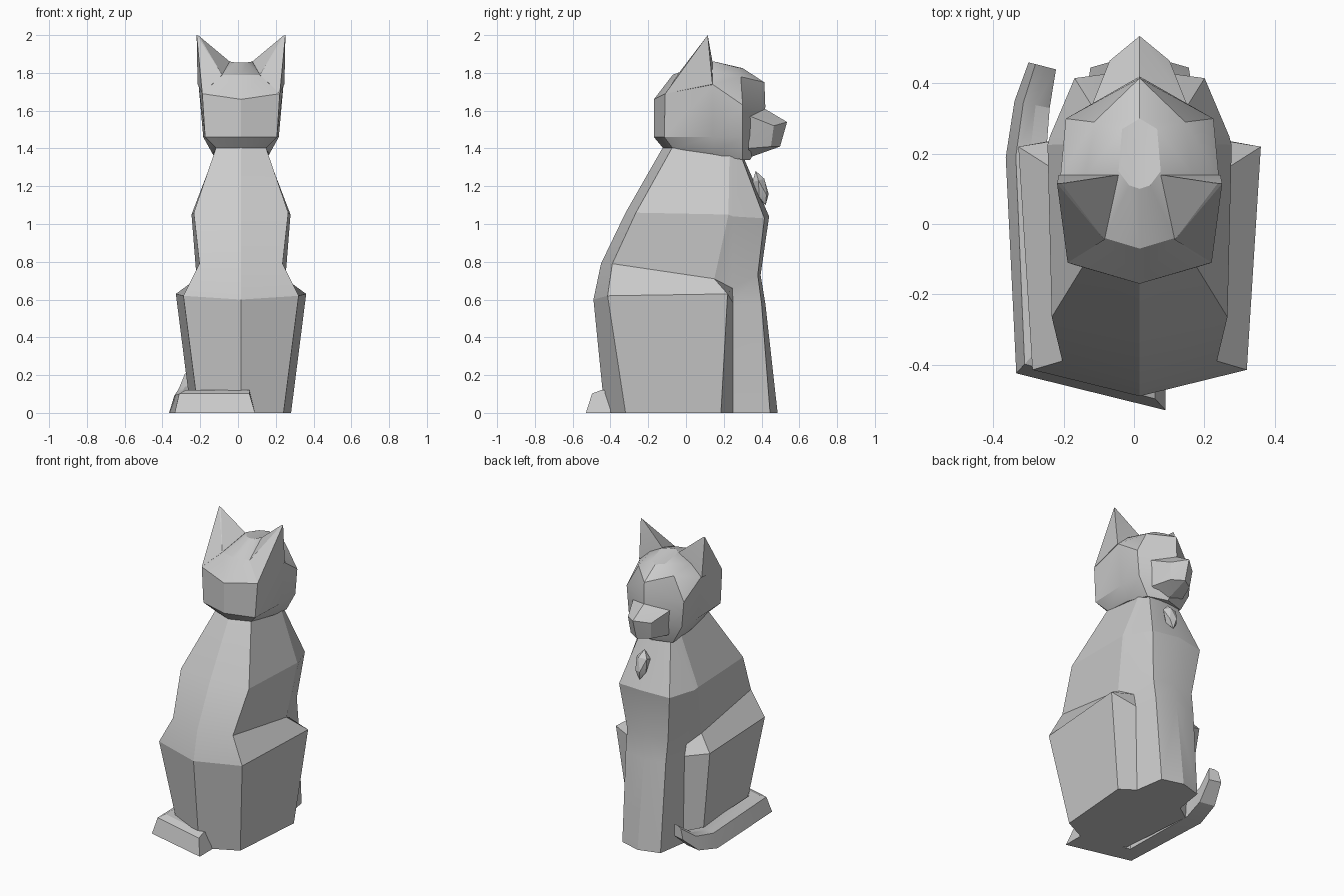
import bpy
import bmesh
from mathutils import Matrix, Vector

AXIS = 0.016  # centre plane of the animal, nudged by the tail on one side

default = bpy.data.objects.get("Cube")
if default:
    bpy.data.objects.remove(default, do_unlink=True)

grey = bpy.data.materials.new("plain_grey")
grey.use_nodes = True
grey.diffuse_color = (0.6, 0.6, 0.6, 1)
grey.node_tree.nodes["Principled BSDF"].inputs["Base Color"].default_value = grey.diffuse_color


def finish(name, bm, mirrored=True, angle=0.35):
    """Turn a bmesh into a shaded object, mirrored over the centre plane if asked."""
    bmesh.ops.recalc_face_normals(bm, faces=bm.faces)
    mesh = bpy.data.meshes.new(name)
    bm.to_mesh(mesh)
    bm.free()
    mesh.materials.append(grey)
    obj = bpy.data.objects.new(name, mesh)
    bpy.context.collection.objects.link(obj)
    bpy.ops.object.select_all(action="DESELECT")
    obj.select_set(True)
    bpy.context.view_layer.objects.active = obj
    if mirrored:
        obj.location.x = AXIS
        mod = obj.modifiers.new("mirror", "MIRROR")
        mod.use_clip = True
        bpy.ops.object.modifier_apply(modifier=mod.name)
        # the mirror keeps a consistent winding, but make sure it points outward
        whole = bmesh.new()
        whole.from_mesh(obj.data)
        bmesh.ops.recalc_face_normals(whole, faces=whole.faces)
        whole.to_mesh(obj.data)
        whole.free()
    bpy.ops.object.shade_smooth_by_angle(angle=angle)
    return obj


def loft(rings, closed=False):
    """Skin a stack of point rings and cap both ends."""
    bm = bmesh.new()
    rows = [[bm.verts.new(p) for p in ring] for ring in rings]
    count = len(rows[0])
    for low, high in zip(rows, rows[1:]):
        for i in range(count if closed else count - 1):
            j = (i + 1) % count
            bm.faces.new((low[i], low[j], high[j], high[i]))
    bm.faces.new(rows[0])
    bm.faces.new(rows[-1])
    return bm


def hull(points):
    """Wrap a few corner points in a convex skin."""
    bm = bmesh.new()
    for p in points:
        bm.verts.new(p)
    result = bmesh.ops.convex_hull(bm, input=bm.verts)
    bmesh.ops.delete(bm, geom=result["geom_interior"], context="VERTS")
    return bm


# Body: half rings running from spine, over back corner, flank, crease and chest edge, to breastbone
finish("body", loft([
    [(0, -.43, 0), (.225, -.32, 0), (.265, .185, 0), (.17, .25, 0), (.14, .445, 0), (0, .485, 0)],
    [(0, -.49, .6), (.305, -.415, .62), (.345, .22, .63), (.18, .25, .58), (.147, .4, .58), (0, .42, .58)],
    [(0, -.45, .79), (.22, -.39, .79), (.235, .15, .71), (.19, .245, .66), (.15, .38, .73), (0, .395, .73)],
    [(0, -.32, 1.06), (.25, -.265, 1.06), (.262, .225, 1.05), (.255, .25, 1.04), (.185, .415, 1.03), (0, .44, 1.04)],
    [(0, -.12, 1.41), (.13, -.07, 1.41), (.14, .23, 1.37), (.135, .25, 1.36), (.11, .295, 1.35), (0, .31, 1.34)],
]))

# Head: half rings from nape, over back corner, side and cheek, to the face
finish("head", loft([
    [(0, -.12, 1.4), (.13, -.07, 1.4), (.15, .14, 1.37), (.13, .3, 1.34), (0, .34, 1.34)],
    [(0, -.17, 1.46), (.19, -.115, 1.46), (.2, .14, 1.46), (.195, .3, 1.46), (0, .4, 1.44)],
    [(0, -.17, 1.66), (.205, -.11, 1.69), (.225, .14, 1.74), (.21, .3, 1.63), (0, .42, 1.62)],
    [(0, -.07, 1.79), (.1, -.04, 1.79), (.15, .14, 1.81), (.13, .29, 1.78), (0, .415, 1.75)],
    [(0, .1, 1.855), (.03, .11, 1.855), (.06, .15, 1.86), (.05, .27, 1.83), (0, .3, 1.825)],
]), angle=0.5)

# Ears: flat in front, sloping into the back of the head
finish("ears", hull([
    (.235, .115, 2), (.222, .115, 1.995), (.23, .14, 1.74), (.06, .14, 1.86),
    (.205, -.11, 1.69), (.1, -.045, 1.79), (.15, .1, 1.7),
]))

# Muzzle: tapered wedge with a pointed nose and a sloping chin
muzzle = [(.135, .34, 1.57), (.12, .33, 1.4), (0, .4, 1.62), (0, .33, 1.35),
          (.085, .465, 1.52), (.075, .45, 1.41), (0, .535, 1.54), (0, .498, 1.41)]
finish("muzzle", hull(muzzle + [(-x, y, z) for x, y, z in muzzle if x]), False).location.x = AXIS

# Tail: wraps from the back around one side and lifts at the tip
path = [  # outer x, y, inner x, y, underside height, thickness
    (.06, -.53, .06, -.4, 0, .12),
    (-.335, -.425, -.24, -.32, 0, .12),
    (-.365, .19, -.25, .2, 0, .11),
    (-.34, .35, -.24, .33, .04, .1),
    (-.3, .46, -.222, .44, .14, .08),
]
rings = []
for ox, oy, ix, iy, low, thick in path:
    outer, inner = Vector((ox, oy, low)), Vector((ix, iy, low))
    up = Vector((0, 0, thick))
    rings.append([outer, outer.lerp(inner, .25) + up * .85, outer.lerp(inner, .6) + up, inner + up, inner])
rings[0][0].x += .03
rings[0][-1].x += .03
finish("tail", loft(rings, closed=True), False)

# Collar pendant: faceted drop leaning against the chest
bm = bmesh.new()
bmesh.ops.create_icosphere(bm, subdivisions=1, radius=1)
for v in bm.verts:
    v.co.x *= 1 + v.co.z * .3
    v.co = Vector((v.co.x * .047, v.co.y * .038, v.co.z * .095))
bmesh.ops.transform(bm, verts=bm.verts, matrix=Matrix.Rotation(.28, 4, "X"))
finish("pendant", bm, False).location = (.045, .395, 1.19)
